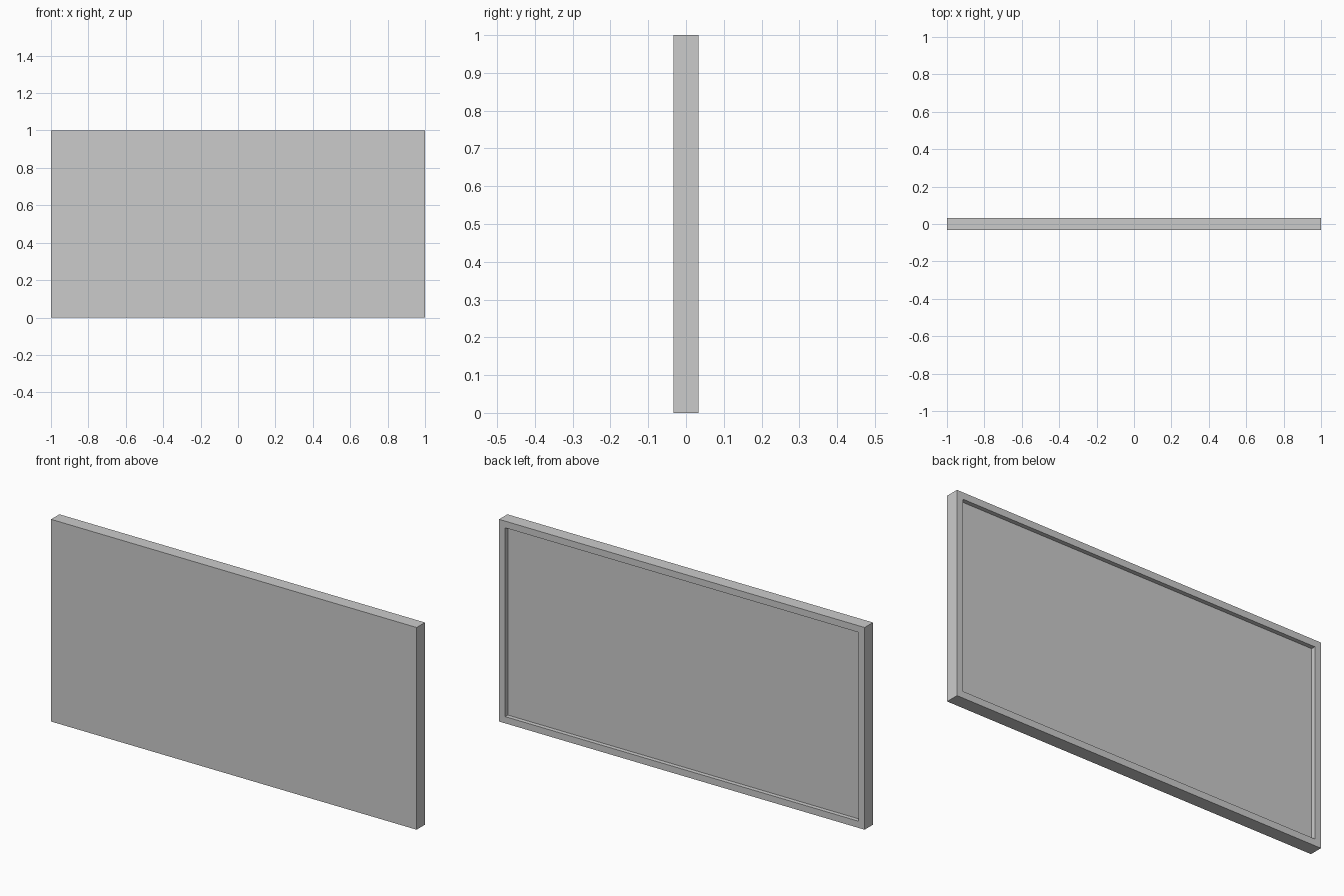
import bpy, bmesh
from mathutils import Vector

if "Cube" in bpy.data.objects:
    bpy.data.objects.remove(bpy.data.objects["Cube"])

WIDTH, THICK, HEIGHT = 2.0, 0.065, 1.0
RIM, RECESS = 0.033, 0.021

# Flat panel slab standing on the ground
bm = bmesh.new()
bmesh.ops.create_cube(bm, size=1.0)
bmesh.ops.scale(bm, vec=Vector((WIDTH, THICK, HEIGHT)), verts=bm.verts)
bmesh.ops.translate(bm, vec=Vector((0, 0, HEIGHT / 2)), verts=bm.verts)
bm.normal_update()

# Rim around the back, with the middle sunk inwards
back = max(bm.faces, key=lambda f: f.normal.y)
bmesh.ops.inset_region(bm, faces=[back], thickness=RIM, use_even_offset=True)
walls = bmesh.ops.extrude_discrete_faces(bm, faces=[back])
floor = walls["faces"][0]
bmesh.ops.translate(bm, vec=Vector((0, -RECESS, 0)), verts=floor.verts)
bmesh.ops.recalc_face_normals(bm, faces=bm.faces)

mesh = bpy.data.meshes.new("panel")
bm.to_mesh(mesh)
bm.free()
panel = bpy.data.objects.new("panel", mesh)
bpy.context.collection.objects.link(panel)
